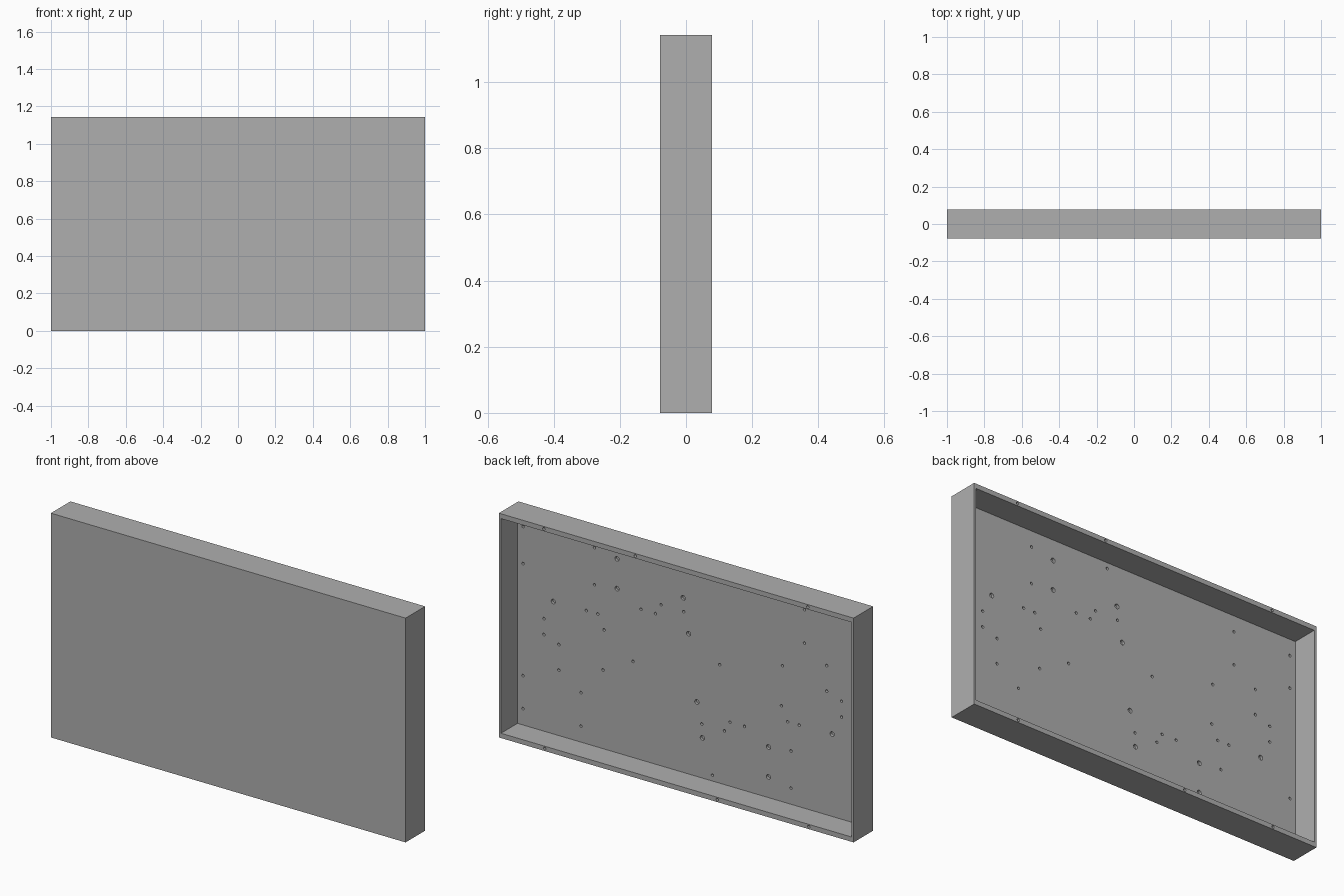
import bpy
import bmesh
from math import pi
from mathutils import Matrix, Vector

W, D, H = 2.0, 0.157, 1.143           # overall size
SIDE, EDGE, FLOOR = 0.012, 0.0245, 0.0245   # wall thicknesses
BACK = D / 2
FLOOR_Y = -D / 2 + FLOOR

cube = bpy.data.objects.get("Cube")
if cube:
    bpy.data.objects.remove(cube, do_unlink=True)

grey = bpy.data.materials.new("plain_grey")
grey.use_nodes = True
colour = (0.43, 0.43, 0.43, 1)
grey.diffuse_color = colour
grey.node_tree.nodes["Principled BSDF"].inputs["Base Color"].default_value = colour


def make_object(name, bm):
    mesh = bpy.data.meshes.new(name)
    bmesh.ops.recalc_face_normals(bm, faces=bm.faces)
    bm.to_mesh(mesh)
    bm.free()
    mesh.materials.append(grey)
    obj = bpy.data.objects.new(name, mesh)
    bpy.context.collection.objects.link(obj)
    return obj


# Panel: a box whose back face is inset and pushed in to form a tray
bm = bmesh.new()
bmesh.ops.create_cube(bm, size=1, matrix=Matrix.Translation((0, 0, H / 2))
                      @ Matrix.Diagonal((W, D, H, 1)))
bm.normal_update()
back = max(bm.faces, key=lambda f: f.normal.y)
bmesh.ops.inset_region(bm, faces=[back], thickness=0.01)
for v in back.verts:
    v.co.x = (W / 2 - SIDE) * (1 if v.co.x > 0 else -1)
    v.co.z = H - EDGE if v.co.z > H / 2 else EDGE
walls = bmesh.ops.extrude_face_region(bm, geom=[back])
for v in [g for g in walls["geom"] if isinstance(g, bmesh.types.BMVert)]:
    v.co.y = FLOOR_Y
if back.is_valid:
    bmesh.ops.delete(bm, geom=[back], context='FACES_ONLY')
panel = make_object("tray_panel", bm)

# Screw hole positions (x, z); each repeats turned half round the centre
large = [(.786, .699), (.427, 1.013), (.427, .861), (.054, .914), (.023, .739)]
small = [(x, z) for x in (.957, .554) for z in (1.036, .847)]
small += [(.957, .276), (.957, .108), (.63, .277), (.63, .106),
          (.6, .703), (.535, .703), (.839, .598), (.839, .517),
          (.5, .631), (.506, .425), (.755, .488), (.755, .358),
          (.292, .792), (.21, .792), (.179, .845), (.051, .844), (.111, 1.089)]
rim = [(.747, H - EDGE / 2), (.231, H - EDGE / 2), (-.742, H - EDGE / 2)]


def turned(points):
    return points + [(-x, H - z) for x, z in points]


# Cutter: short pegs sunk below each surface
bm = bmesh.new()


def add_pegs(points, radius, surface, depth):
    for x, z in points:
        bmesh.ops.create_cone(
            bm, cap_ends=True, segments=16, radius1=radius, radius2=radius,
            depth=depth * 2, matrix=Matrix.Translation(Vector((x, surface, z)))
            @ Matrix.Rotation(pi / 2, 4, 'X'))


add_pegs(turned(large), 0.012, FLOOR_Y, 0.014)
add_pegs(turned(small) + [(.337, .514), (-.152, .628)], 0.007, FLOOR_Y, 0.014)
add_pegs(turned(rim), 0.007, BACK, 0.03)
cutter = make_object("hole_cutter", bm)
cutter.hide_render = True

# Cut the blind holes and drop the cutter
cut = panel.modifiers.new("screw_holes", 'BOOLEAN')
cut.operation = 'DIFFERENCE'
cut.solver = 'EXACT'
cut.object = cutter
bpy.context.view_layer.objects.active = panel
panel.select_set(True)
bpy.ops.object.modifier_apply(modifier=cut.name)
bpy.data.objects.remove(cutter, do_unlink=True)
bpy.ops.object.shade_smooth_by_angle()
